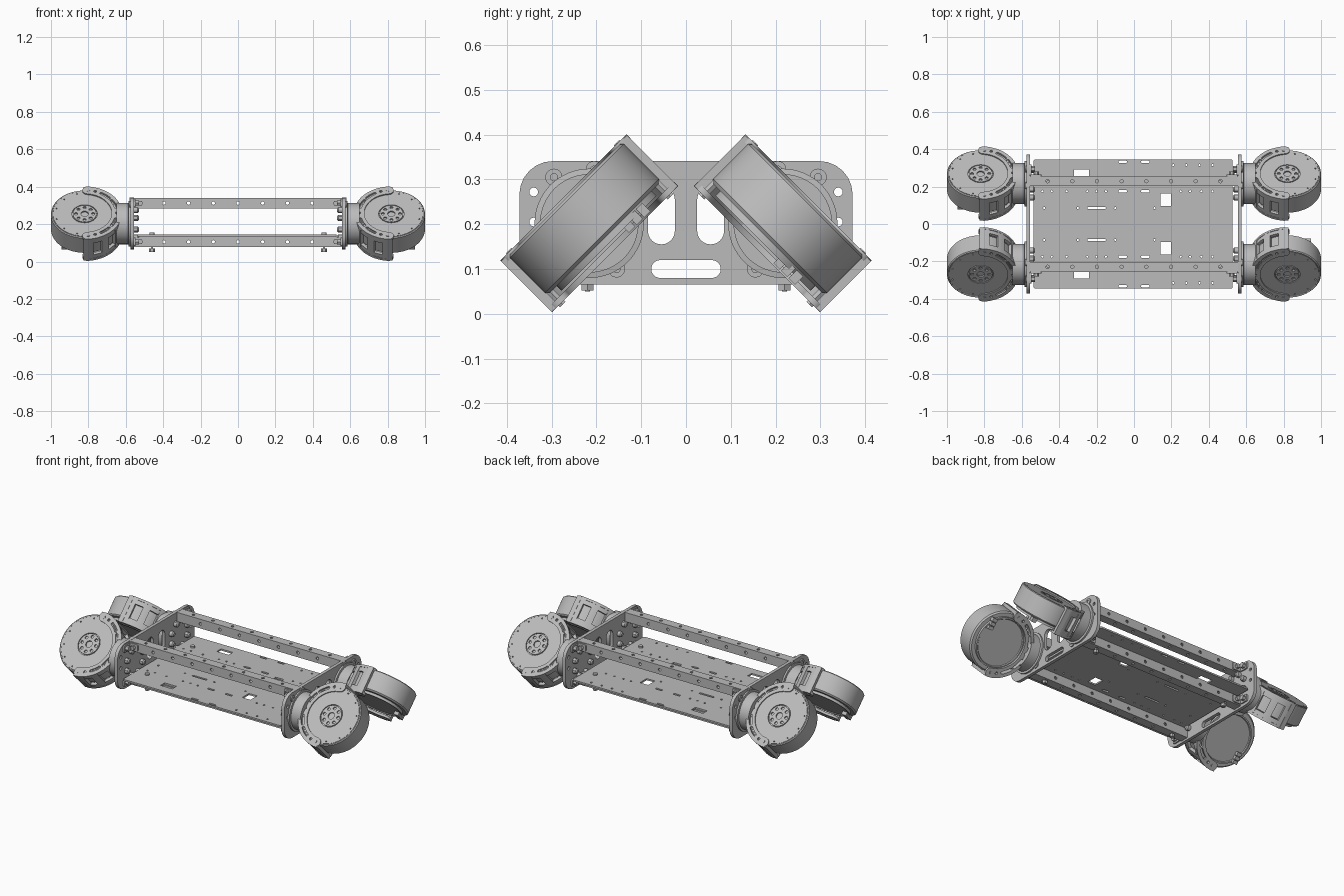
import bpy, bmesh
from math import sin, cos, pi, radians, sqrt
from mathutils import Matrix, Vector

cube = bpy.data.objects.get("Cube")
if cube:
    bpy.data.objects.remove(cube)

grey = bpy.data.materials.new("machined grey")
grey.use_nodes = True
grey.diffuse_color = (0.5, 0.5, 0.5, 1)
grey.node_tree.nodes["Principled BSDF"].inputs["Base Color"].default_value = (0.5, 0.5, 0.5, 1)

BOTH = (1, -1)
I = Matrix.Identity(4)
T = lambda x, y, z: Matrix.Translation((x, y, z))


def frame(x, y, z, origin=(0, 0, 0)):
    """Matrix sending the local axes to the given directions."""
    m = Matrix((x, y, z)).transposed().to_4x4()
    m.translation = origin
    return m


def emit(name, bm, m=I, sx=(1,), sy=(1,)):
    """Make one object for each mirrored copy."""
    for a in sx:
        for b in sy:
            c = bm.copy()
            c.transform(Matrix.Diagonal((a, b, 1, 1)) @ m)
            bmesh.ops.recalc_face_normals(c, faces=c.faces)
            me = bpy.data.meshes.new(name)
            c.to_mesh(me)
            c.free()
            me.materials.append(grey)
            me.shade_smooth()
            me.set_sharp_from_angle(angle=radians(30))
            bpy.context.collection.objects.link(bpy.data.objects.new(name, me))
    bm.free()


# Outlines
def circle(x, y, r, n=12):
    return [(x + r * cos(2 * pi * i / n), y + r * sin(2 * pi * i / n)) for i in range(n)]


def rrect(x, y, w, h, r=0.0, n=6):
    if not r:
        return [(x + a * w / 2, y + b * h / 2) for a, b in ((1, 1), (-1, 1), (-1, -1), (1, -1))]
    r = min(r, w * 0.499, h * 0.499)
    pts = []
    for k, (a, b) in enumerate(((1, 1), (-1, 1), (-1, -1), (1, -1))):
        for i in range(n + 1):
            t = (k + i / n) * pi / 2
            pts.append((x + a * (w / 2 - r) + r * cos(t), y + b * (h / 2 - r) + r * sin(t)))
    return pts


def band(r0, r1, a0, a1, round_ends=True, n=32):
    a0, a1 = radians(a0), radians(a1)
    at = lambda r, a: (r * cos(a), r * sin(a))
    angles = [a0 + (a1 - a0) * i / n for i in range(n + 1)]
    outer = [at(r1, a) for a in angles]
    inner = [at(r0, a) for a in reversed(angles)]
    mid, h = (r0 + r1) / 2, (r1 - r0) / 2

    def cap(a, start):
        cx, cy = at(mid, a)
        return [(cx + h * cos(start + pi * i / 8), cy + h * sin(start + pi * i / 8)) for i in range(1, 8)]
    if not round_ends:
        return outer + inner
    return outer + cap(a1, a1) + inner + cap(a0, a0 + pi)


# Solids
def plate(outlines, thick):
    """Flat sheet centred on local z; later outlines become holes."""
    cu = bpy.data.curves.new("sheet", 'CURVE')
    cu.dimensions, cu.fill_mode, cu.extrude = '2D', 'BOTH', thick / 2
    for pts in outlines:
        s = cu.splines.new('POLY')
        s.points.add(len(pts) - 1)
        for p, (x, y) in zip(s.points, pts):
            p.co = (x, y, 0, 1)
        s.use_cyclic_u = True
    ob = bpy.data.objects.new("sheet", cu)
    bpy.context.collection.objects.link(ob)
    me = bpy.data.meshes.new_from_object(ob.evaluated_get(bpy.context.evaluated_depsgraph_get()))
    bm = bmesh.new()
    bm.from_mesh(me)
    bmesh.ops.remove_doubles(bm, verts=bm.verts, dist=1e-5)
    bpy.data.objects.remove(ob)
    bpy.data.curves.remove(cu)
    bpy.data.meshes.remove(me)
    return bm


def lathe(profile, n=64):
    bm = bmesh.new()
    vs = [bm.verts.new((r, 0, z)) for r, z in profile]
    es = [bm.edges.new(p) for p in zip(vs, vs[1:])]
    bmesh.ops.spin(bm, geom=vs + es, cent=(0, 0, 0), axis=(0, 0, 1), angle=2 * pi, steps=n)
    bmesh.ops.remove_doubles(bm, verts=bm.verts, dist=1e-5)
    return bm


def rod(r, z0, z1, n=16):
    return lathe([(0, z0), (r, z0), (r, z1), (0, z1)], n)


def box(w, d, h):
    bm = bmesh.new()
    bmesh.ops.create_cube(bm, size=1, matrix=Matrix.Diagonal((w, d, h, 1)))
    return bm


ALONG_X = frame((0, 1, 0), (0, 0, 1), (1, 0, 0))
UPRIGHT = frame((1, 0, 0), (0, 0, 1), (0, -1, 0))

# Floor plate with windows, cable slots and bolt holes
holes = []
for s in BOTH:
    holes += [rrect(-.28, s * .272, .08, .04), rrect(.17, s * .13, .055, .065),
              rrect(-.2, s * .085, .1, .012, .006), rrect(-.06, s * .332, .045, .013, .006),
              rrect(.06, s * .332, .045, .013, .006), rrect(-.06, s * .175, .045, .013, .006),
              rrect(.06, s * .175, .045, .013, .006)]
    holes += [circle(x, s * .175, .006, 8) for x in (-.49, -.44, -.36, -.25, -.2, -.15, .25, .3, .36, .42)]
    holes += [circle(x, s * .315, .006, 8) for x in (.21, .28, .35, .42)]
    holes += [circle(x, s * .085, .006, 8) for x in (-.48, -.3, -.1, .11)]
emit("floor_plate", plate([rrect(-.005, 0, 1.065, .69, .01)] + holes, .01), T(0, 0, .14))

# Square-tube rails, drilled on every side
for name, z in (("upper_rail", .312), ("lower_rail", .105)):
    side_holes = [circle(i * .132, 0, .009) for i in range(-3, 4)]
    top_holes = [circle((i - 3.5) * .132, 0, .009) for i in range(8)]
    for s in BOTH:
        emit(name + "_wall", plate([rrect(0, 0, 1.11, .056)] + side_holes, .006),
             T(0, .229 + s * .024, z) @ UPRIGHT, sy=BOTH)
        emit(name + "_web", plate([rrect(0, 0, 1.11, .042)] + top_holes, .006),
             T(0, .229, z + s * .025), sy=BOTH)
    # Corner angle with its fixings
    emit("corner_angle_side", plate([rrect(0, 0, .06, .044, .01)], .008),
         T(.525, .26, z) @ UPRIGHT, BOTH, BOTH)
    emit("corner_angle_end", plate([rrect(0, 0, .06, .044, .01)], .008),
         T(.551, .288, z) @ ALONG_X, BOTH, BOTH)
    emit("corner_end_bolt", rod(.016, -.012, .012, 6), T(.54, .295, z) @ ALONG_X, BOTH, BOTH)
    emit("corner_side_bolt", rod(.014, -.012, .012, 6), T(.522, .268, z) @ UPRIGHT, BOTH, BOTH)

# Floor bolts
emit("floor_bolt", rod(.006, .05, .155), T(.46, .22, 0), BOTH, BOTH)
emit("floor_nut", rod(.015, .052, .07, 6), T(.46, .22, 0), BOTH, BOTH)
emit("floor_bolt_head", rod(.013, .145, .155), T(.46, .22, 0), BOTH, BOTH)

# End plates
cuts = [rrect(0, .1, .155, .04, .02)]
for s in BOTH:
    cuts += [rrect(s * .055, .22, .06, .13, .03), circle(s * .34, .272, .01), circle(s * .34, .205, .01)]
emit("end_plate", plate([rrect(0, .203, .744, .276, .075)] + cuts, .02), T(.565, 0, 0) @ ALONG_X, BOTH)
for y, z in ((.295, .305), (.205, .322), (.155, .1)):
    emit("end_plate_bolt", lathe([(0, 0), (.008, 0), (.008, .004), (.019, .004), (.019, -.006), (0, -.006)], 20),
         T(.577, y, z) @ ALONG_X, BOTH, BOTH)

# Hip actuators with their mounting bolts inside the end plates
hip = T(0, .216, .202) @ ALONG_X
emit("hip_actuator", lathe([(0, .57), (.122, .57), (.122, .585), (.11, .587), (.11, .65), (0, .65)]),
     hip, BOTH, BOTH)
for i in range(8):
    a = (i + .5) * pi / 4
    emit("hip_bolt", lathe([(0, .53), (.01, .53), (.016, .536), (.016, .556), (0, .556)], 12),
         hip @ T(.08 * cos(a), .08 * sin(a), 0), BOTH, BOTH)

# Tilted motors: local z is the motor axis, face at z = 0, frame towards -x
q = 1 / sqrt(2)
motor = frame((1, 0, 0), (0, q, -q), (0, q, q), (.82, .274, .26))
emit("motor_drum", lathe([(0, -.016), (.17, -.016), (.17, -.008), (.175, -.006), (.18, -.011), (.18, -.122),
                          (.172, -.13), (.15, -.13), (.15, -.145), (.142, -.145), (.138, -.14), (0, -.14)], 72),
     motor, BOTH, BOTH)
ring = [circle(.046 * cos(i * pi / 4), .046 * sin(i * pi / 4), .009) for i in range(8)]
rim = [circle(.155 * cos((i + .5) * pi / 6), .155 * sin((i + .5) * pi / 6), .004, 8) for i in range(12)]
emit("motor_cap", plate([circle(0, 0, .169, 72), circle(0, 0, .068, 40)] + rim, .008),
     motor @ T(0, 0, -.011), BOTH, BOTH)
emit("motor_hub", plate([circle(0, 0, .063, 40), circle(0, 0, .02, 20)] + ring, .008),
     motor @ T(0, 0, -.010), BOTH, BOTH)

# Motor cradle: slotted arcs front and back, wall with windows between
arc_cuts = [circle(.172 * cos(radians(a)), .172 * sin(radians(a)), .008) for a in (97, 109, 180, 251, 263)]
arc_cuts += [band(.164, .18, a - 9, a + 9, n=8) for a in (130, 156, 204, 230)]
for z in (-.007, -.157):
    emit("cradle_arc", plate([band(.145, .2, 95, 265)] + arc_cuts, .014), motor @ T(0, 0, z), BOTH, BOTH)
for z in (-.026, -.138):
    emit("cradle_rim", plate([band(.181, .197, 92, 268, False)], .026), motor @ T(0, 0, z), BOTH, BOTH)
for a in (98, 124, 152, 180, 208, 236, 262):
    emit("cradle_post", plate([band(.181, .199, a - 6, a + 6, False, 4)], .15),
         motor @ T(0, 0, -.0825), BOTH, BOTH)
for s in BOTH:
    emit("cradle_end_pad", box(.03, .022, .16), motor @ T(-.008, s * .188, -.083), BOTH, BOTH)
    emit("cradle_bolt", rod(.01, -.168, .002, 6), motor @ T(-.02, s * .17, 0), BOTH, BOTH)

# Cable sockets on the back of each motor
for sx in BOTH:
    for sy in BOTH:
        for k in range(3):
            emit("cable_socket", box(.03, .02, .026),
                 motor @ T(.11, sx * sy * (.058 + k * .024), -.147), (sx,), (sy,))
